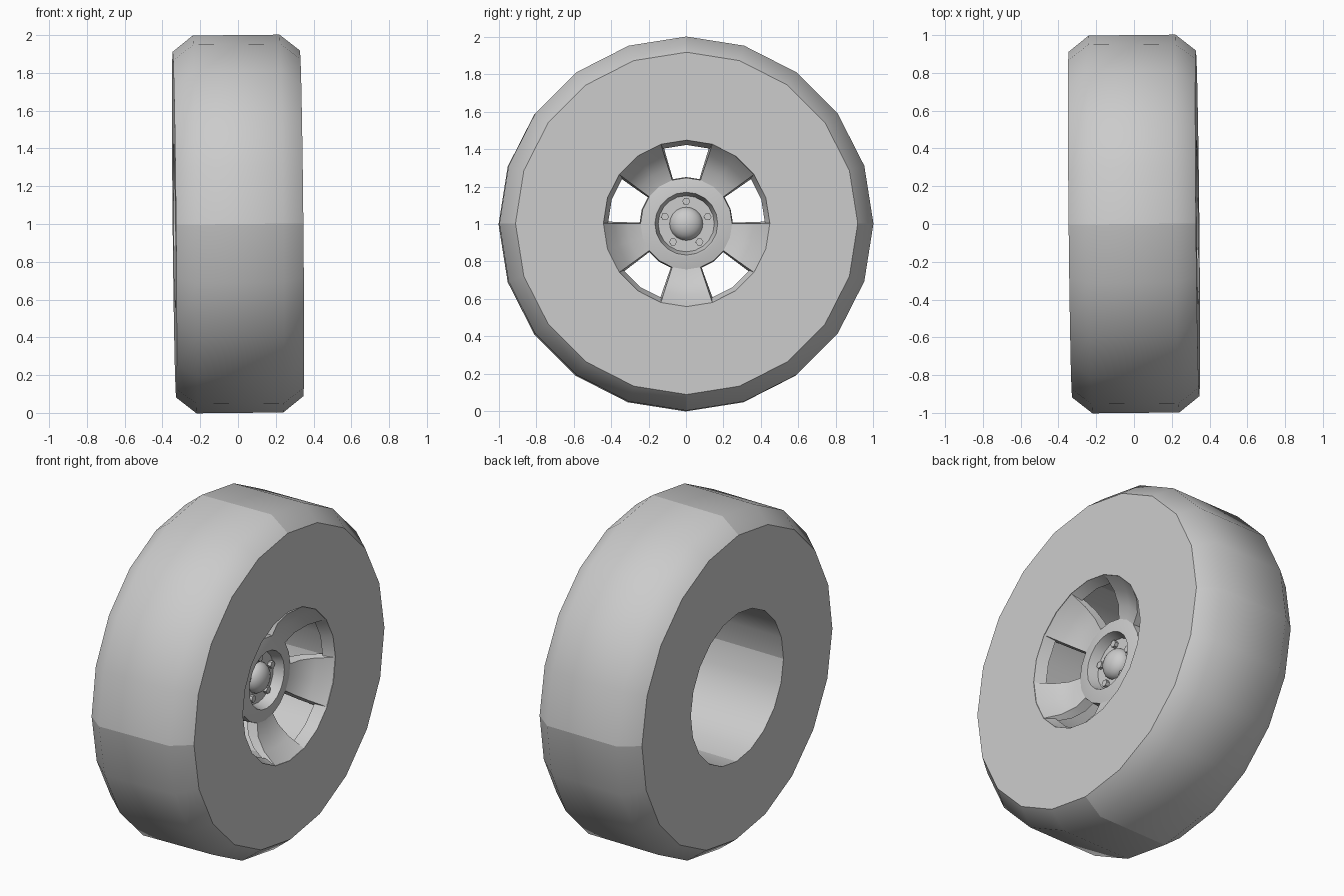
import bpy, bmesh
from math import sin, cos, pi, radians
from mathutils import Matrix, Euler, Vector

if "Cube" in bpy.data.objects:
    bpy.data.objects.remove(bpy.data.objects["Cube"])

SIDES = 20
# Slight lean of the axle
POSE = Matrix.Translation((0, 0, 1)) @ Euler((0, -0.01, 0.01)).to_matrix().to_4x4()

grey = bpy.data.materials.new("plain_grey")
grey.diffuse_color = (0.6, 0.6, 0.6, 1)
grey.use_nodes = True
grey.node_tree.nodes["Principled BSDF"].inputs["Base Color"].default_value = (0.6, 0.6, 0.6, 1)


def polar(r, x, a):
    return Vector((x, r * cos(a), r * sin(a)))


def finish(bm, name, angle):
    bmesh.ops.remove_doubles(bm, verts=bm.verts, dist=0.0005)
    bmesh.ops.recalc_face_normals(bm, faces=bm.faces)
    mesh = bpy.data.meshes.new(name)
    bm.to_mesh(mesh)
    bm.free()
    mesh.materials.append(grey)
    obj = bpy.data.objects.new(name, mesh)
    bpy.context.collection.objects.link(obj)
    obj.matrix_world = POSE
    bpy.ops.object.select_all(action="DESELECT")
    obj.select_set(True)
    bpy.context.view_layer.objects.active = obj
    bpy.ops.object.shade_smooth_by_angle(angle=radians(angle))
    return obj


def lathe(name, profile, angle, sides=SIDES, closed=True):
    """Spin an (r, x) profile around the x axis."""
    bm = bmesh.new()
    rings = [[bm.verts.new(polar(r, x, 2 * pi * j / sides)) for j in range(sides)]
             for r, x in profile]
    pairs = list(zip(rings, rings[1:]))
    if closed:
        pairs.append((rings[-1], rings[0]))
    for a, b in pairs:
        for j in range(sides):
            k = (j + 1) % sides
            bm.faces.new((a[j], a[k], b[k], b[j]))
    bmesh.ops.dissolve_degenerate(bm, dist=0.0005, edges=bm.edges)
    return finish(bm, name, angle)


# Tyre with flat sidewalls, chamfered shoulders and a smooth inner barrel
half = [(0.445, 0.337), (0.915, 0.337), (1.0, 0.23)]
tyre = lathe("tyre", half + [(r, -x) for r, x in reversed(half)], 45)
# Shading seams at each quarter of the tyre
for e in tyre.data.edges:
    a, b = (tyre.data.vertices[i].co for i in e.vertices)
    if any(abs(a[i]) < 0.001 and abs(b[i]) < 0.001 for i in (1, 2)):
        e.use_edge_sharp = True

# Rim lip around the spoke openings
lathe("rim_lip", [(0.445, 0.333), (0.42, 0.27), (0.445, 0.26)], 30)

# Five dished spokes, each two rim segments wide
FRONT = [(0.445, 0.334), (0.385, 0.25), (0.315, 0.196), (0.245, 0.176)]
BACK = [(0.43, 0.262), (0.38, 0.185), (0.315, 0.135), (0.25, 0.115)]
bm = bmesh.new()
for s in range(5):
    mid = pi / 2 + pi / 5 + s * 2 * pi / 5
    step = pi / 10

    def grid(rows, wide):
        return [[bm.verts.new(polar(r, x, mid + t * step * wide)) for t in (-1, 0, 1)]
                for r, x in rows]

    front, back = grid(FRONT, 1.0), grid(BACK, 1.08)
    for i in range(len(FRONT) - 1):
        for g in (front, back):
            for t in range(2):
                bm.faces.new((g[i][t], g[i][t + 1], g[i + 1][t + 1], g[i + 1][t]))
        for t in (0, 2):
            bm.faces.new((front[i][t], front[i + 1][t], back[i + 1][t], back[i][t]))
    for i in (0, -1):
        for t in range(2):
            bm.faces.new((front[i][t], front[i][t + 1], back[i][t + 1], back[i][t]))
finish(bm, "spokes", 30)

# Hub flange with a recessed face
lathe("hub", [(0.245, 0.176), (0.18, 0.19), (0.168, 0.19), (0.15, 0.13), (0, 0.13),
              (0, 0.1), (0.25, 0.115)], 30)

# Domed centre cap
dome = [(0.09 * cos(i * pi / 12), 0.125 + 0.065 * sin(i * pi / 12)) for i in range(7)]
lathe("centre_cap", dome, 40, closed=False)

# Five hexagonal wheel nuts
bm = bmesh.new()
for s in range(5):
    spot = polar(0.12, 0.137, pi / 2 + s * 2 * pi / 5)
    bmesh.ops.create_cone(bm, cap_ends=True, segments=6, radius1=0.021, radius2=0.021,
                          depth=0.03, matrix=Matrix.Translation(spot)
                          @ Matrix.Rotation(pi / 2, 4, "Y"))
finish(bm, "wheel_nuts", 30)
